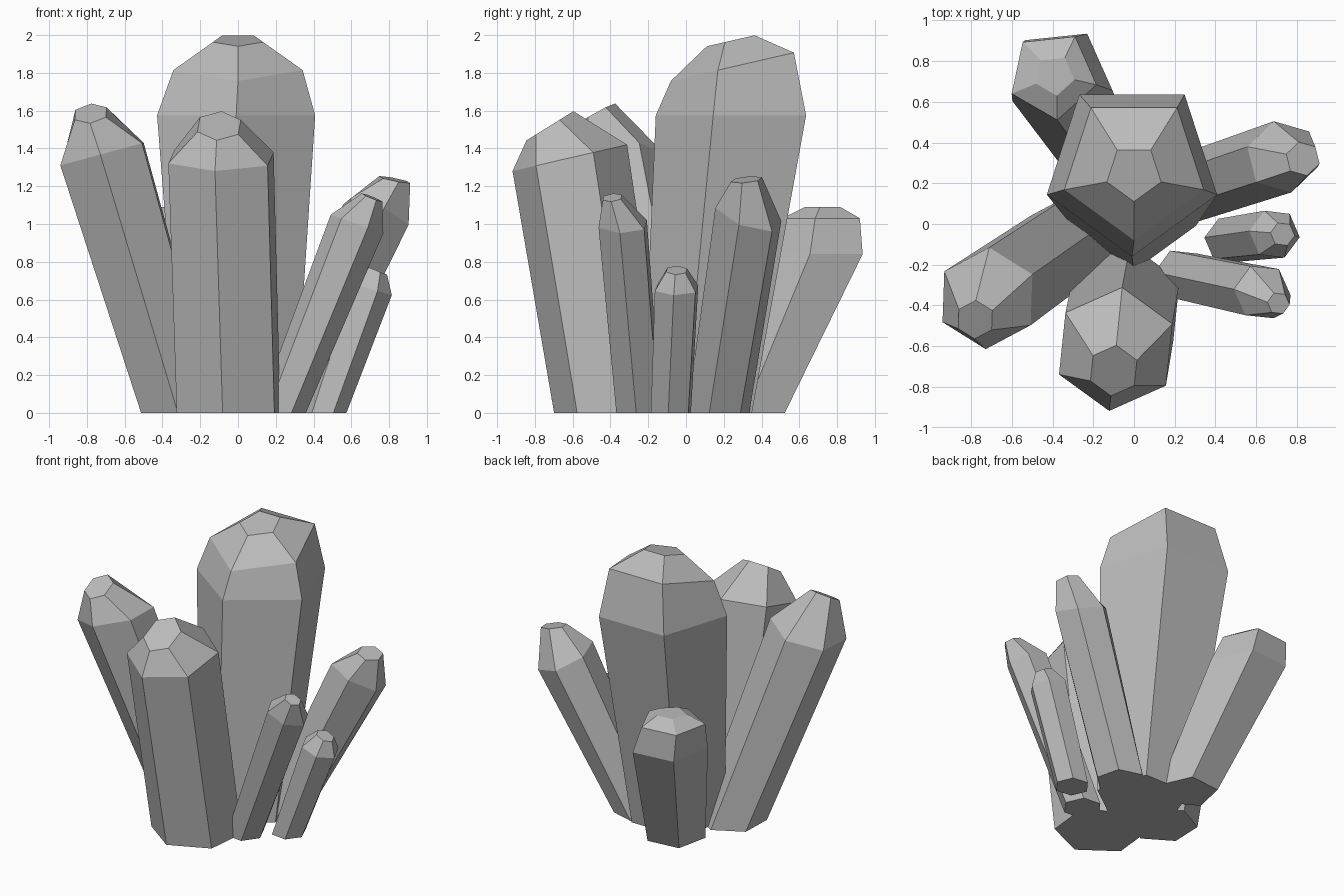
import bpy
import bmesh
from math import cos, sin, radians

cube = bpy.data.objects.get("Cube")
if cube:
    bpy.data.objects.remove(cube, do_unlink=True)

GREY = (0.5, 0.5, 0.5, 1.0)
stone = bpy.data.materials.new("grey_crystal")
stone.use_nodes = True
stone.diffuse_color = GREY
stone.node_tree.nodes["Principled BSDF"].inputs["Base Color"].default_value = GREY


def ring(bm, sides, turn, centre, radius, slope=(0, 0)):
    """Regular polygon whose plane tilts by the given x and y slope."""
    verts = []
    for i in range(sides):
        angle = radians(turn + i * 360 / sides)
        dx, dy = radius * cos(angle), radius * sin(angle)
        z = centre[2] + slope[0] * dx + slope[1] * dy
        verts.append(bm.verts.new((centre[0] + dx, centre[1] + dy, z)))
    return verts


def crystal(name, sides, turn, *rings):
    """Faceted shaft lofted through polygon rings, from foot to cap."""
    bm = bmesh.new()
    loops = [ring(bm, sides, turn, *r) for r in rings]
    for low, high in zip(loops, loops[1:]):
        for i in range(sides):
            j = (i + 1) % sides
            bm.faces.new((low[i], low[j], high[j], high[i]))
    bm.faces.new(loops[0][::-1])
    bm.faces.new(loops[-1])
    bmesh.ops.recalc_face_normals(bm, faces=bm.faces)
    mesh = bpy.data.meshes.new(name)
    bm.to_mesh(mesh)
    bm.free()
    mesh.materials.append(stone)
    obj = bpy.data.objects.new(name, mesh)
    bpy.context.collection.objects.link(obj)


# Five-sided crystals with a double shoulder
crystal("main_crystal", 5, -90,
        ((0, 0.09, 0), 0.32),
        ((-0.01, 0.28, 1.575), 0.44),
        ((0, 0.28, 1.84), 0.36, (0, 0.23)),
        ((0, 0.25, 1.973), 0.14, (0, 0.23)))
crystal("back_crystal", 5, 204,
        ((-0.16, 0.35, 0), 0.2),
        ((-0.36, 0.71, 0.84), 0.26),
        ((-0.4, 0.73, 1.03), 0.22),
        ((-0.39, 0.73, 1.09), 0.1))

# Six-sided crystals leaning outwards
crystal("front_crystal", 6, -96,
        ((-0.05, -0.4, 0), 0.3),
        ((-0.09, -0.615, 1.35), 0.305, (0, 0.23)),
        ((-0.1, -0.72, 1.52), 0.125, (0, 0.62)))
crystal("right_crystal", 6, -92,
        ((-0.31, -0.08, 0), 0.23),
        ((-0.72, -0.365, 1.37), 0.25, (0.27, 0)),
        ((-0.78, -0.47, 1.585), 0.095, (0.1, 0.55)))
crystal("left_back_crystal", 6, -16,
        ((0.25, 0.17, 0), 0.17),
        ((0.73, 0.33, 1.05), 0.18, (-0.4, -0.3)),
        ((0.83, 0.32, 1.235), 0.085, (-0.2, 0.1)))
crystal("left_front_crystal", 6, -6,
        ((0.23, -0.25, 0), 0.13),
        ((0.63, -0.335, 1.0), 0.14, (-0.35, 0)),
        ((0.71, -0.39, 1.14), 0.055, (-0.4, 0.1)))
crystal("left_small_crystal", 6, -7,
        ((0.46, -0.08, 0), 0.115),
        ((0.69, -0.05, 0.66), 0.125, (-0.3, 0)),
        ((0.73, -0.05, 0.755), 0.06, (-0.4, 0)))
